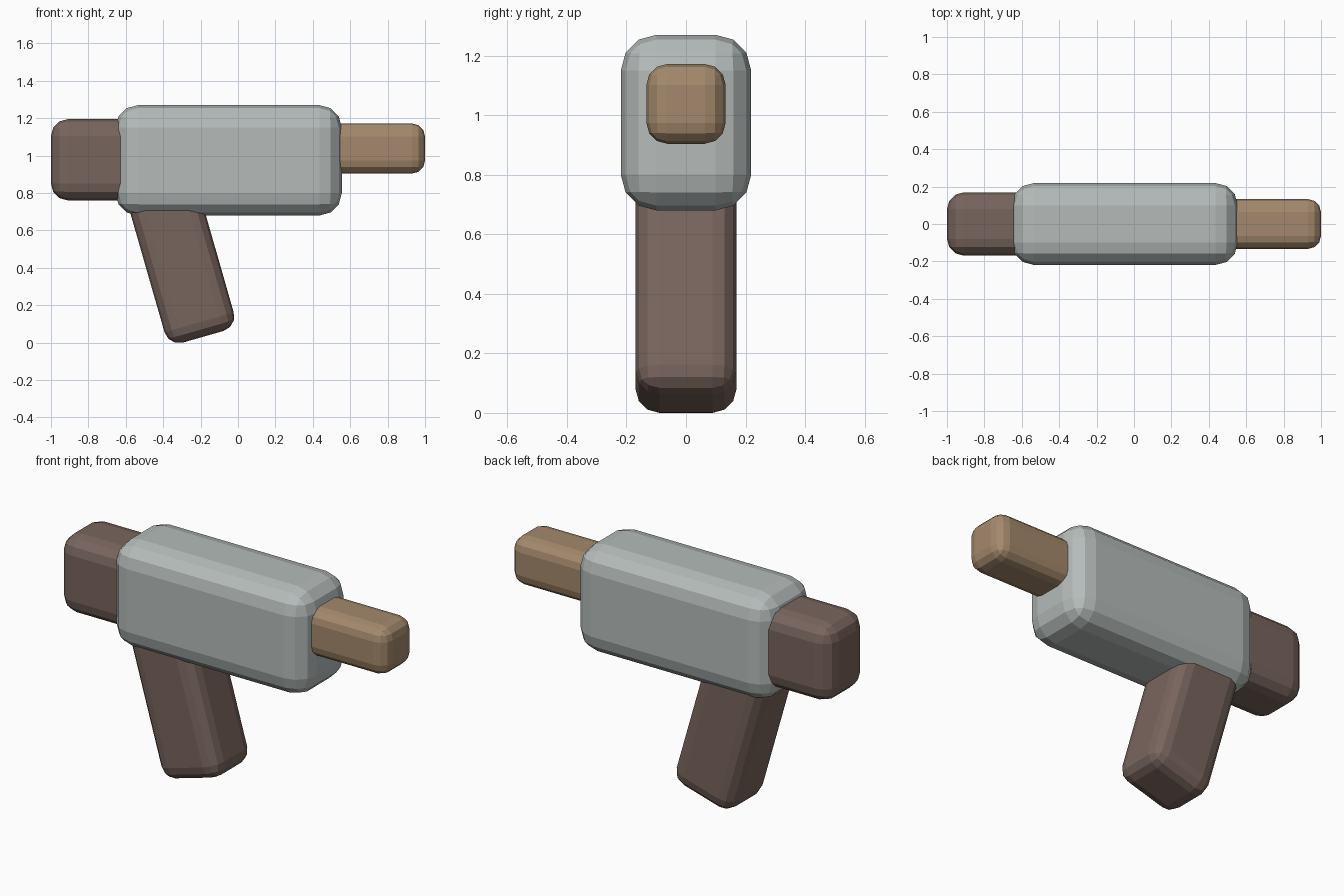
import bpy
import bmesh
from math import radians, sin, cos
from mathutils import Matrix, Vector

if "Cube" in bpy.data.objects:
    bpy.data.objects.remove(bpy.data.objects["Cube"])


def material(name, rgb):
    mat = bpy.data.materials.new(name)
    mat.diffuse_color = (*rgb, 1)
    mat.use_nodes = True
    mat.node_tree.nodes["Principled BSDF"].inputs["Base Color"].default_value = mat.diffuse_color
    return mat


def rounded_box(name, size, center, bevel, mat, tilt=0):
    """Flat-shaded box with three-step rounded edges, tilted about y."""
    bm = bmesh.new()
    bmesh.ops.create_cube(bm, size=1, matrix=Matrix.Diagonal((*size, 1)))
    bmesh.ops.bevel(bm, geom=bm.edges[:], offset=bevel, offset_type='OFFSET',
                    segments=3, profile=0.5, affect='EDGES')
    mesh = bpy.data.meshes.new(name)
    bm.to_mesh(mesh)
    bm.free()
    mesh.materials.append(mat)
    obj = bpy.data.objects.new(name, mesh)
    obj.location = center
    obj.rotation_euler.y = tilt
    bpy.context.collection.objects.link(obj)
    return obj


steel = material("pale_steel", (0.46, 0.50, 0.49))
brown = material("dark_brown", (0.19, 0.13, 0.11))
tan = material("tan", (0.37, 0.25, 0.15))

# Main housing
rounded_box("body", (1.21, 0.438, 0.59), (-0.05, 0, 0.975), 0.12, steel)

# Front nozzle and rear cap, both running into the housing
rounded_box("nozzle", (0.60, 0.266, 0.268), (0.70, 0, 1.038), 0.07, tan)
rounded_box("rear_cap", (0.50, 0.338, 0.434), (-0.75, 0, 0.978), 0.09, brown)

# Slanted handle, dropped so its lowest corner touches the ground
handle = rounded_box("handle", (0.385, 0.338, 0.85), (-0.303, 0, 0.457), 0.08,
                     brown, radians(-16))
turn = Matrix.Rotation(radians(-16), 3, 'Y')
lowest = min((turn @ v.co).z for v in handle.data.vertices)
handle.location.z = -lowest
